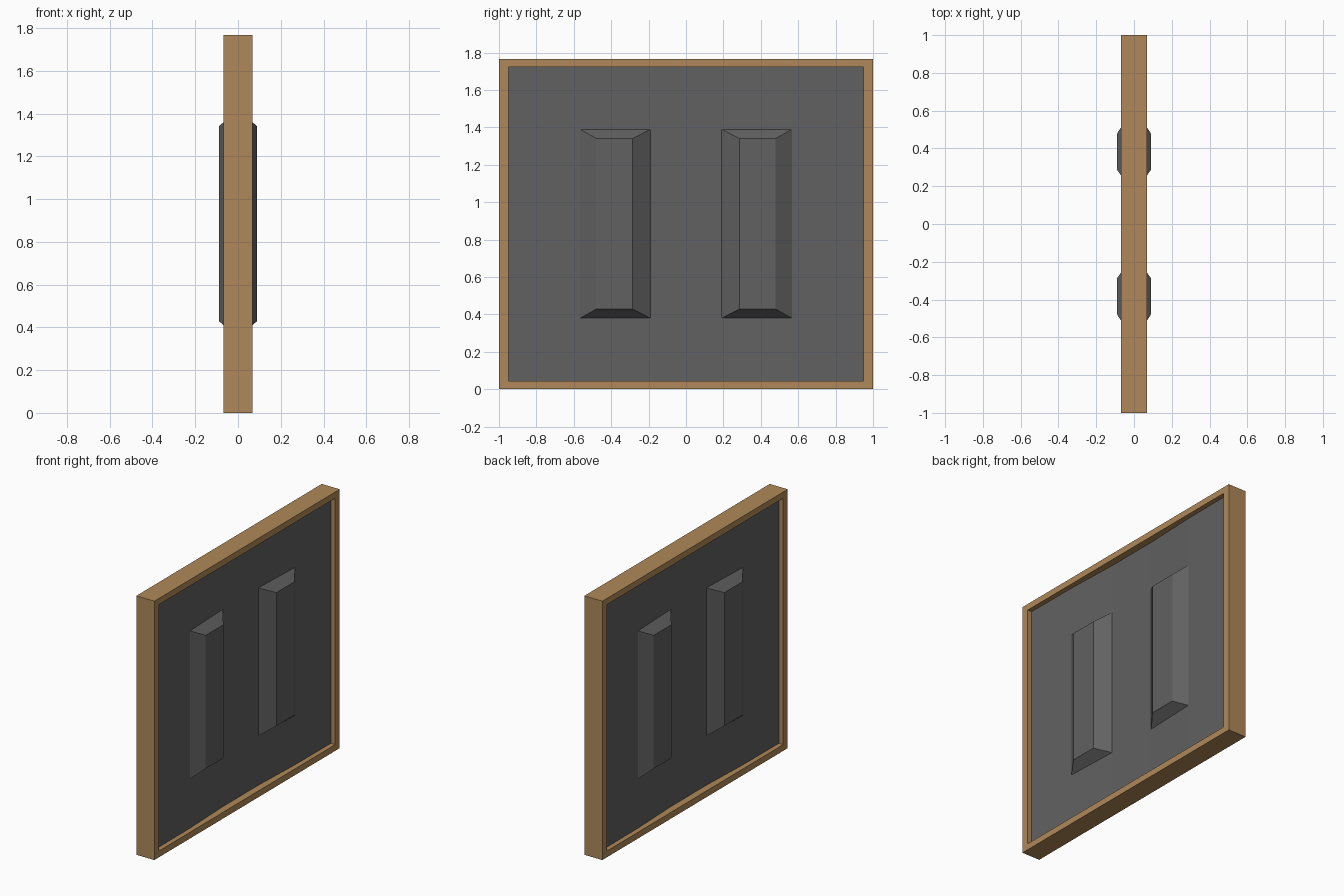
import bpy, bmesh

if "Cube" in bpy.data.objects:
    bpy.data.objects.remove(bpy.data.objects["Cube"])

HALF_W, HEIGHT, HALF_D = 1.0, 1.767, 0.068
BORDER_Y, BORDER_Z = 0.05, 0.043


def material(name, color):
    mat = bpy.data.materials.new(name)
    mat.diffuse_color = (*color, 1)
    mat.use_nodes = True
    mat.node_tree.nodes["Principled BSDF"].inputs["Base Color"].default_value = mat.diffuse_color
    return mat


def make_object(name, bm, mat):
    bmesh.ops.recalc_face_normals(bm, faces=bm.faces)
    mesh = bpy.data.meshes.new(name)
    bm.to_mesh(mesh)
    bm.free()
    mesh.materials.append(mat)
    obj = bpy.data.objects.new(name, mesh)
    bpy.context.collection.objects.link(obj)
    return obj


def bridge(bm, a, b):
    for i in range(len(a)):
        j = (i + 1) % len(a)
        bm.faces.new((a[i], a[j], b[j], b[i]))


def rectangle(bm, x, y, z0, z1):
    return [bm.verts.new(p) for p in ((x, -y, z0), (x, y, z0), (x, y, z1), (x, -y, z1))]


wood = material("wood", (0.43, 0.25, 0.10))
dark = material("dark_grey", (0.12, 0.12, 0.12))

# Rectangular wooden frame: four loops joined into a closed ring
bm = bmesh.new()
iy, iz0, iz1 = HALF_W - BORDER_Y, BORDER_Z, HEIGHT - BORDER_Z
loops = [rectangle(bm, HALF_D, HALF_W, 0, HEIGHT),
         rectangle(bm, HALF_D, iy, iz0, iz1),
         rectangle(bm, -HALF_D, iy, iz0, iz1),
         rectangle(bm, -HALF_D, HALF_W, 0, HEIGHT)]
for k in range(4):
    bridge(bm, loops[k], loops[(k + 1) % 4])
make_object("frame", bm, wood)

# Recessed panel, slightly thinner in the middle, extruded upwards
half = [(0.036, iy), (0.034, 0.57), (0.02, 0.19)]
side = half + [(x, -y) for x, y in reversed(half)]
profile = side + [(-x, y) for x, y in reversed(side)]
bm = bmesh.new()
bottom = [bm.verts.new((x, y, iz0)) for x, y in profile]
top = [bm.verts.new((x, y, iz1)) for x, y in profile]
bm.faces.new(bottom)
bm.faces.new(top)
bridge(bm, bottom, top)
make_object("panel", bm, dark)

# Raised bevelled bars: one modelled, mirrored to both sides and both faces
bm = bmesh.new()
sections = [
    [(0.034, 0.567), (0.02, 0.19), 0.38, 1.39],
    [(0.09, 0.478), (0.09, 0.287), 0.43, 1.34],
]
rings = []
for (xo, yo), (xi, yi), z0, z1 in sections:
    rings.append([bm.verts.new(p) for p in
                  ((xi, yi, z0), (xo, yo, z0), (xo, yo, z1), (xi, yi, z1))])
bridge(bm, rings[0], rings[1])
bm.faces.new(rings[0])
bm.faces.new(rings[1])
bars = make_object("raised_bars", bm, dark)
mirror = bars.modifiers.new("mirror", 'MIRROR')
mirror.use_axis = (True, True, False)
mirror.use_mirror_merge = False
